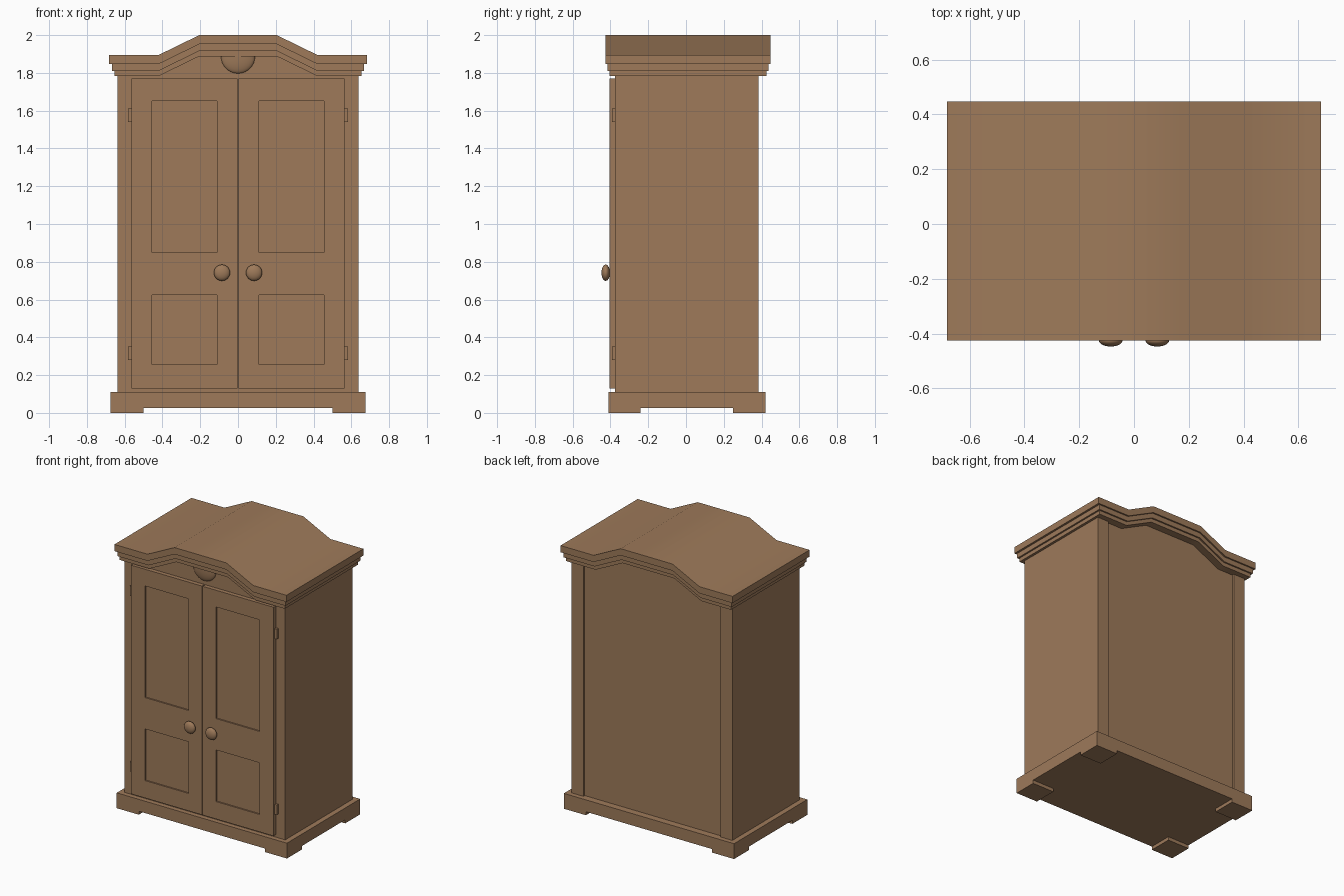
import bpy, bmesh, math
from mathutils import Matrix, Vector

if "Cube" in bpy.data.objects:
    bpy.data.objects.remove(bpy.data.objects["Cube"])

wood = bpy.data.materials.new("brown_wood")
wood.diffuse_color = (0.342, 0.195, 0.102, 1)
wood.use_nodes = True
wood.node_tree.nodes["Principled BSDF"].inputs["Base Color"].default_value = wood.diffuse_color


def finish(name, bm, smooth=False):
    bmesh.ops.recalc_face_normals(bm, faces=bm.faces[:])
    me = bpy.data.meshes.new(name)
    bm.to_mesh(me)
    bm.free()
    ob = bpy.data.objects.new(name, me)
    bpy.context.collection.objects.link(ob)
    me.materials.append(wood)
    if smooth:
        bpy.ops.object.select_all(action='DESELECT')
        ob.select_set(True)
        bpy.context.view_layer.objects.active = ob
        bpy.ops.object.shade_smooth_by_angle(angle=math.radians(30))
    return ob


def box(name, x0, x1, y0, y1, z0, z1):
    bm = bmesh.new()
    size = Matrix.Diagonal((x1 - x0, y1 - y0, z1 - z0, 1))
    mid = Matrix.Translation(((x0 + x1) / 2, (y0 + y1) / 2, (z0 + z1) / 2))
    bmesh.ops.create_cube(bm, size=1, matrix=mid @ size)
    return finish(name, bm)


def prism(name, outline, y0, y1, smooth=False):
    """Front outline of (x, z) points pushed from y0 to y1."""
    bm = bmesh.new()
    face = bm.faces.new([bm.verts.new((x, y0, z)) for x, z in outline])
    ret = bmesh.ops.extrude_face_region(bm, geom=[face], use_keep_orig=True)
    verts = [g for g in ret["geom"] if isinstance(g, bmesh.types.BMVert)]
    bmesh.ops.translate(bm, verts=verts, vec=(0, y1 - y0, 0))
    return finish(name, bm, smooth)


def arch(half, z):
    """Stepped arch line from left to right, flat ends at height z."""
    return [(-half, z), (-0.42, z), (-0.205, z + 0.105),
            (0.205, z + 0.105), (0.42, z), (half, z)]


# Plinth and feet
box("plinth", -0.675, 0.675, -0.41, 0.42, 0.025, 0.11)
for sx in (-1, 1):
    xs = sorted((sx * 0.5, sx * 0.675))
    box("front_foot", *xs, -0.41, -0.24, 0, 0.025)
    box("back_foot", *xs, 0.25, 0.42, 0, 0.025)

# Carcass with posts standing proud at the back corners
box("carcass", -0.637, 0.637, -0.375, 0.37, 0.11, 1.785)
for sx in (-1, 1):
    box("back_post", *sorted((sx * 0.545, sx * 0.637)), 0.37, 0.385, 0.11, 1.785)

# Gable infill under the arch
prism("gable", arch(0.63, 1.785)[1:5], -0.375, 0.37)

# Three stepped cornice mouldings: half width, front, back, bottom, top
for name, half, y0, y1, z0, z1 in (
        ("lower_cornice", 0.655, -0.405, 0.425, 1.783, 1.811),
        ("middle_cornice", 0.667, -0.415, 0.436, 1.811, 1.847),
        ("roof_cornice", 0.682, -0.426, 0.447, 1.847, 1.895)):
    prism(name, arch(half, z1) + arch(half, z0)[::-1], y0, y1, True)

# Half round ornament below the arch
bm = bmesh.new()
bmesh.ops.create_uvsphere(bm, u_segments=32, v_segments=16, radius=0.09)
bmesh.ops.bisect_plane(bm, geom=bm.verts[:] + bm.edges[:] + bm.faces[:],
                       plane_co=(0, 0, 0), plane_no=(0, 0, 1), clear_outer=True)
bmesh.ops.holes_fill(bm, edges=[e for e in bm.edges if e.is_boundary])
bmesh.ops.transform(bm, verts=bm.verts[:], matrix=Matrix.Translation((0, -0.375, 1.887))
                    @ Matrix.Diagonal((1, 0.25, 1, 1)))
finish("half_round_ornament", bm, True)


# Doors with two sunken panels each
def door(sx):
    xs = [sx * v for v in (0.003, 0.11, 0.455, 0.565)]
    zs = [0.13, 0.255, 0.625, 0.85, 1.65, 1.77]
    bm = bmesh.new()
    grid = [[bm.verts.new((x, -0.375, z)) for x in xs] for z in zs]
    cells = [bm.faces.new((grid[j][i], grid[j][i + 1], grid[j + 1][i + 1], grid[j + 1][i]))
             for j in range(5) for i in range(3)]
    ret = bmesh.ops.extrude_face_region(bm, geom=cells, use_keep_orig=True)
    verts = [g for g in ret["geom"] if isinstance(g, bmesh.types.BMVert)]
    bmesh.ops.translate(bm, verts=verts, vec=(0, -0.03, 0))
    bmesh.ops.recalc_face_normals(bm, faces=bm.faces[:])
    panels = []
    for f in bm.faces:
        c = f.calc_center_median()
        if c.y < -0.4 and 0.11 < abs(c.x) < 0.455 and (
                0.255 < c.z < 0.625 or 0.85 < c.z < 1.65):
            panels.append(f)
    for f in panels:
        ret = bmesh.ops.extrude_discrete_faces(bm, faces=[f])
        bmesh.ops.translate(bm, verts=ret["faces"][0].verts[:], vec=(0, 0.01, 0))
    finish("door", bm)


for sx in (-1, 1):
    door(sx)
    # Hinges
    for z in (0.28, 1.54):
        box("hinge", *sorted((sx * 0.563, sx * 0.582)), -0.392, -0.37, z, z + 0.072)
    # Flattened round knob
    bm = bmesh.new()
    bmesh.ops.create_uvsphere(bm, u_segments=24, v_segments=14, radius=0.043)
    bmesh.ops.transform(bm, verts=bm.verts[:],
                        matrix=Matrix.Translation((sx * 0.085, -0.425, 0.742))
                        @ Matrix.Diagonal((1, 0.52, 1, 1))
                        @ Matrix.Rotation(math.pi / 2, 4, 'X'))
    finish("door_knob", bm, True)
